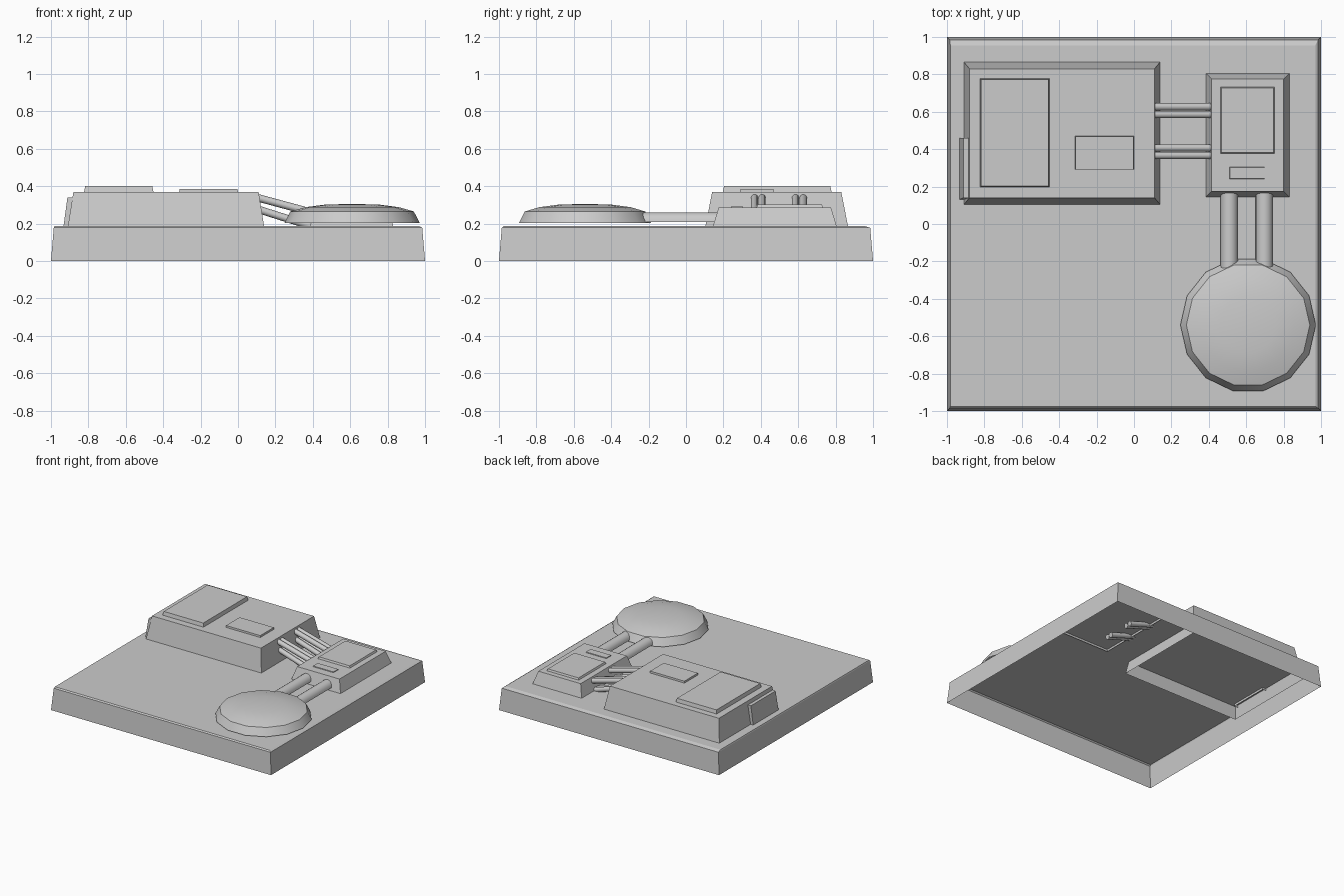
import bpy, bmesh, math
from mathutils import Vector, Matrix

cube = bpy.data.objects.get("Cube")
if cube:
    bpy.data.objects.remove(cube, do_unlink=True)

grey = bpy.data.materials.new("plain grey")
grey.use_nodes = True
grey.diffuse_color = (0.6, 0.6, 0.6, 1)
grey.node_tree.nodes["Principled BSDF"].inputs["Base Color"].default_value = (0.6, 0.6, 0.6, 1)


def finish(name, bm, angle=None):
    mesh = bpy.data.meshes.new(name)
    bm.to_mesh(mesh)
    bm.free()
    mesh.materials.append(grey)
    ob = bpy.data.objects.new(name, mesh)
    bpy.context.collection.objects.link(ob)
    if angle:
        bpy.ops.object.select_all(action='DESELECT')
        ob.select_set(True)
        bpy.context.view_layer.objects.active = ob
        bpy.ops.object.shade_smooth_by_angle(angle=math.radians(angle))
    return ob


def skin(bm, loops):
    """Bridge closed loops of vertices, listed bottom to top."""
    for a, b in zip(loops, loops[1:]):
        for i in range(len(a)):
            j = (i + 1) % len(a)
            bm.faces.new((a[i], a[j], b[j], b[i]))


def shell(name, *rings):
    """Open-bottomed box through rectangles (x0, x1, y0, y1, z)."""
    bm = bmesh.new()
    loops = [[bm.verts.new(p) for p in ((x0, y0, z), (x1, y0, z), (x1, y1, z), (x0, y1, z))]
             for x0, x1, y0, y1, z in rings]
    skin(bm, loops)
    bm.faces.new(loops[-1])
    return finish(name, bm)


def panel(name, x0, x1, y0, y1, z0, z1, taper=0.008):
    return shell(name, (x0, x1, y0, y1, z0),
                 (x0 + taper, x1 - taper, y0 + taper, y1 - taper, z1))


def cable(name, start, end, radius):
    bm = bmesh.new()
    a, b = Vector(start), Vector(end)
    turn = (b - a).to_track_quat('Z', 'Y').to_matrix().to_4x4()
    bmesh.ops.create_cone(bm, cap_ends=True, segments=10, radius1=radius, radius2=radius,
                          depth=(b - a).length, matrix=Matrix.Translation((a + b) / 2) @ turn)
    return finish(name, bm, 40)


# Hollow base plate with a thin sloping rim
shell("base_plate", (-1, 1, -1, 1, 0), (-.985, .985, -.985, .985, .178),
      (-.982, .97, -.975, .955, .187))

# Main building, its walls reaching below the plate
shell("main_building", (-.925, .155, .085, .885, .09), (-.88, .11, .14, .83, .37))
panel("large_roof_panel", -.825, -.45, .195, .78, .36, .4)
panel("small_roof_panel", -.315, 0, .29, .47, .36, .385, .002)
shell("side_door", (-.935, -.88, .13, .46, .17), (-.912, -.86, .14, .46, .34))

# Small building
shell("small_building", (.38, .835, .14, .81, .172), (.415, .8, .175, .775, .287))
panel("small_building_large_panel", .46, .755, .375, .735, .28, .302)
panel("small_building_small_panel", .51, .7, .24, .305, .28, .293, .002)

# Stacked cables sloping between the two buildings
for n, y in enumerate((.367, .407, .586, .627)):
    cable(f"upper_cable_{n}", (.08, y, .345), (.45, y, .245), .02)
    cable(f"lower_cable_{n}", (.08, y, .285), (.57, y, .13), .02)

# Half-round ducts from the small building to the dome
for n, x in enumerate((.51, .697)):
    bm = bmesh.new()
    arcs = []
    for y in (-.24, .17):
        arcs.append([bm.verts.new((x + .047 * math.cos(t), y, .21 + .05 * math.sin(t)))
                     for t in (math.pi * i / 8 for i in range(9))])
    for i in range(8):
        bm.faces.new((arcs[0][i], arcs[1][i], arcs[1][i + 1], arcs[0][i + 1]))
    bmesh.ops.recalc_face_normals(bm, faces=bm.faces[:])
    if sum(f.normal.z for f in bm.faces) < 0:
        bmesh.ops.reverse_faces(bm, faces=bm.faces[:])
    finish(f"duct_{n}", bm, 40)

# Shallow fourteen-sided dome with a steep edge band
bm = bmesh.new()
sides = 14
loops = []
for r, z in ((.362, .203), (.33, .265), (.25, .288), (.15, .301)):
    loops.append([bm.verts.new((.61 + r * math.cos(a), -.54 + r * math.sin(a), z))
                  for a in (math.tau * i / sides for i in range(sides))])
skin(bm, loops)
tip = bm.verts.new((.61, -.54, .306))
for i in range(sides):
    bm.faces.new((loops[-1][i], loops[-1][(i + 1) % sides], tip))
finish("dome", bm, 24)
